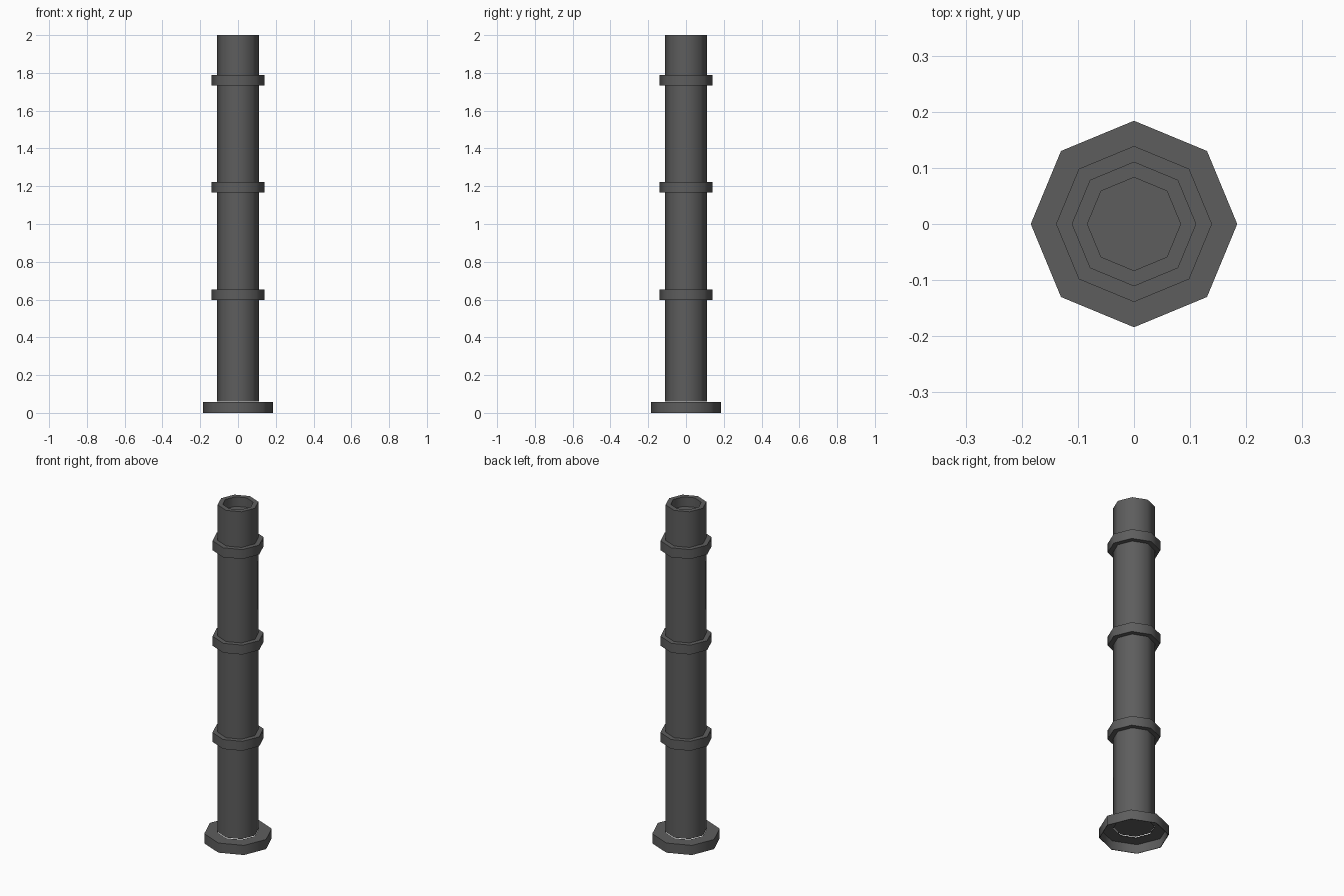
import bpy
import bmesh
import math

SIDES = 8
PIPE_R, BORE_R, RING_R, FLANGE_R = 0.111, 0.083, 0.139, 0.184
BAND = 0.056  # height shared by the flange, the rings and the bore

default_cube = bpy.data.objects.get("Cube")
if default_cube:
    bpy.data.objects.remove(default_cube, do_unlink=True)

iron = bpy.data.materials.new("dark_grey_iron")
iron.use_nodes = True
iron.diffuse_color = (0.11, 0.11, 0.11, 1)
bsdf = next(n for n in iron.node_tree.nodes if n.type == "BSDF_PRINCIPLED")
bsdf.inputs["Base Color"].default_value = iron.diffuse_color
bsdf.inputs["Roughness"].default_value = 0.8


def lathe(name, profile, closed=False):
    """Revolve (radius, height) points into an eight-sided part."""
    bm = bmesh.new()
    verts = [bm.verts.new((r, 0, z)) for r, z in profile]
    pairs = list(zip(verts, verts[1:]))
    if closed:
        pairs.append((verts[-1], verts[0]))
    edges = [bm.edges.new(p) for p in pairs]
    bmesh.ops.spin(bm, geom=verts + edges, cent=(0, 0, 0), axis=(0, 0, 1),
                   angle=math.tau, steps=SIDES)
    bmesh.ops.remove_doubles(bm, verts=bm.verts[:], dist=0.0005)
    bmesh.ops.recalc_face_normals(bm, faces=bm.faces[:])
    mesh = bpy.data.meshes.new(name)
    bm.to_mesh(mesh)
    bm.free()
    mesh.materials.append(iron)
    obj = bpy.data.objects.new(name, mesh)
    bpy.context.collection.objects.link(obj)
    # Round the sides, keep the rims sharp
    bpy.ops.object.select_all(action="DESELECT")
    obj.select_set(True)
    bpy.context.view_layer.objects.active = obj
    bpy.ops.object.shade_smooth_by_angle(angle=math.radians(60))
    return obj


# Pipe with a shallow bore in its top end
lathe("pipe", [(0, BAND + 0.005), (PIPE_R, BAND + 0.005), (PIPE_R, 2),
               (BORE_R, 2), (BORE_R, 2 - BAND), (0, 2 - BAND)])

# Foot flange, hollow underneath
lathe("base_flange", [(PIPE_R - 0.001, BAND + 0.001), (FLANGE_R, BAND + 0.001),
                      (FLANGE_R, 0), (FLANGE_R - 0.003, 0),
                      (FLANGE_R - 0.003, BAND - 0.003),
                      (PIPE_R - 0.001, BAND - 0.003)], closed=True)

# Three collars around the pipe
for label, z in (("lower", 0.597), ("middle", 1.167), ("upper", 1.733)):
    lathe(label + "_collar", [(PIPE_R - 0.005, z), (RING_R, z),
                              (RING_R, z + BAND), (PIPE_R - 0.005, z + BAND)],
          closed=True)
